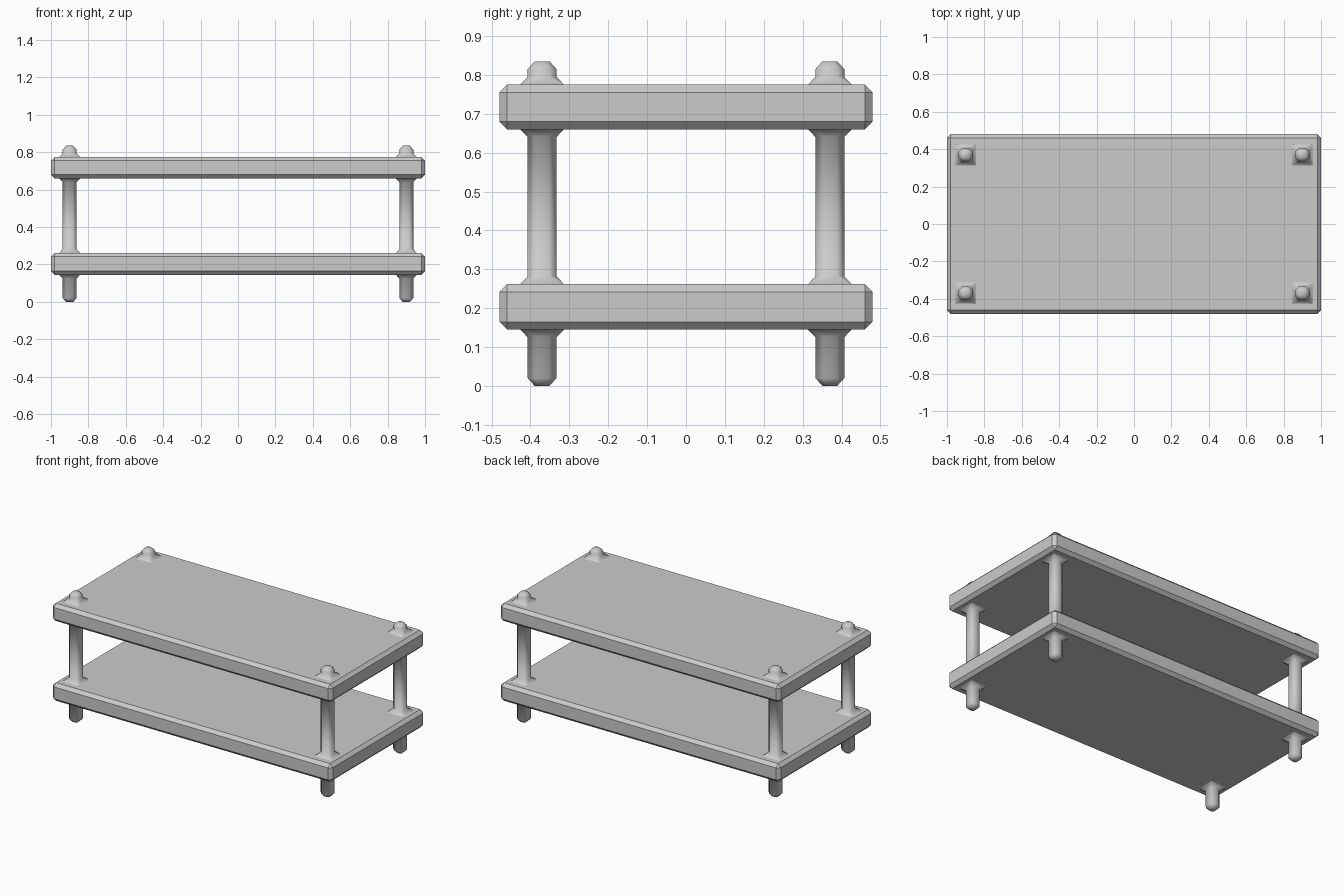
import bpy, bmesh

if "Cube" in bpy.data.objects:
    bpy.data.objects.remove(bpy.data.objects["Cube"])

SHELVES = {"lower_shelf": (0.145, 0.262), "upper_shelf": (0.66, 0.775)}
R, C, FLARE = 0.037, 0.019, 0.057   # post half width, chamfer, collar half width


def add_object(name, bm, loc=(0, 0, 0)):
    bmesh.ops.recalc_face_normals(bm, faces=bm.faces[:])
    mesh = bpy.data.meshes.new(name)
    bm.to_mesh(mesh)
    bm.free()
    ob = bpy.data.objects.new(name, mesh)
    ob.location = loc
    bpy.context.collection.objects.link(ob)
    return ob


def shelf(name, z0, z1):
    bm = bmesh.new()
    bmesh.ops.create_cube(bm, size=1)
    bmesh.ops.scale(bm, vec=(2.0, 0.96, z1 - z0), verts=bm.verts[:])
    ob = add_object(name, bm, (0, 0, (z0 + z1) / 2))
    mod = ob.modifiers.new("chamfer", 'BEVEL')
    mod.width, mod.segments = 0.02, 1


def ring(bm, half, cut, z):
    # square outline with its four corners cut
    k = half - cut
    pts = [(half, -k), (half, k), (k, half), (-k, half),
           (-half, k), (-half, -k), (-k, -half), (k, -half)]
    return [bm.verts.new((x, y, z)) for x, y in pts]


def post_part(name, profile, x, y):
    # loft of (half width, corner cut, height) sections
    bm = bmesh.new()
    rings = [ring(bm, *p) for p in profile]
    for a, b in zip(rings, rings[1:]):
        for i in range(8):
            j = (i + 1) % 8
            bm.faces.new((a[i], a[j], b[j], b[i]))
    bm.faces.new(rings[0])
    bm.faces.new(rings[-1])
    ob = add_object(name, bm, (x, y, 0))
    bpy.ops.object.select_all(action='DESELECT')
    ob.select_set(True)
    bpy.context.view_layer.objects.active = ob
    bpy.ops.object.shade_smooth_by_angle(angle=0.9)


# Two chamfered shelves
for name, (z0, z1) in SHELVES.items():
    shelf(name, z0, z1)

# Post sections with square collars where they meet the shelves
K = 0.002
PARTS = {
    "foot": [(C, 0.008, 0), (R, C, 0.02), (R, C, 0.125), (FLARE, K, 0.146)],
    "post": [(FLARE, K, 0.261), (R, C, 0.282), (R, C, 0.64), (FLARE, K, 0.661)],
    "post_cap": [(FLARE, K, 0.774), (R, C, 0.795), (R, C, 0.815), (C, 0.008, 0.835)],
}
for sx, side in ((-1, "left"), (1, "right")):
    for sy, end in ((-1, "front"), (1, "back")):
        for part, profile in PARTS.items():
            post_part(f"{end}_{side}_{part}", profile, sx * 0.9, sy * 0.37)
